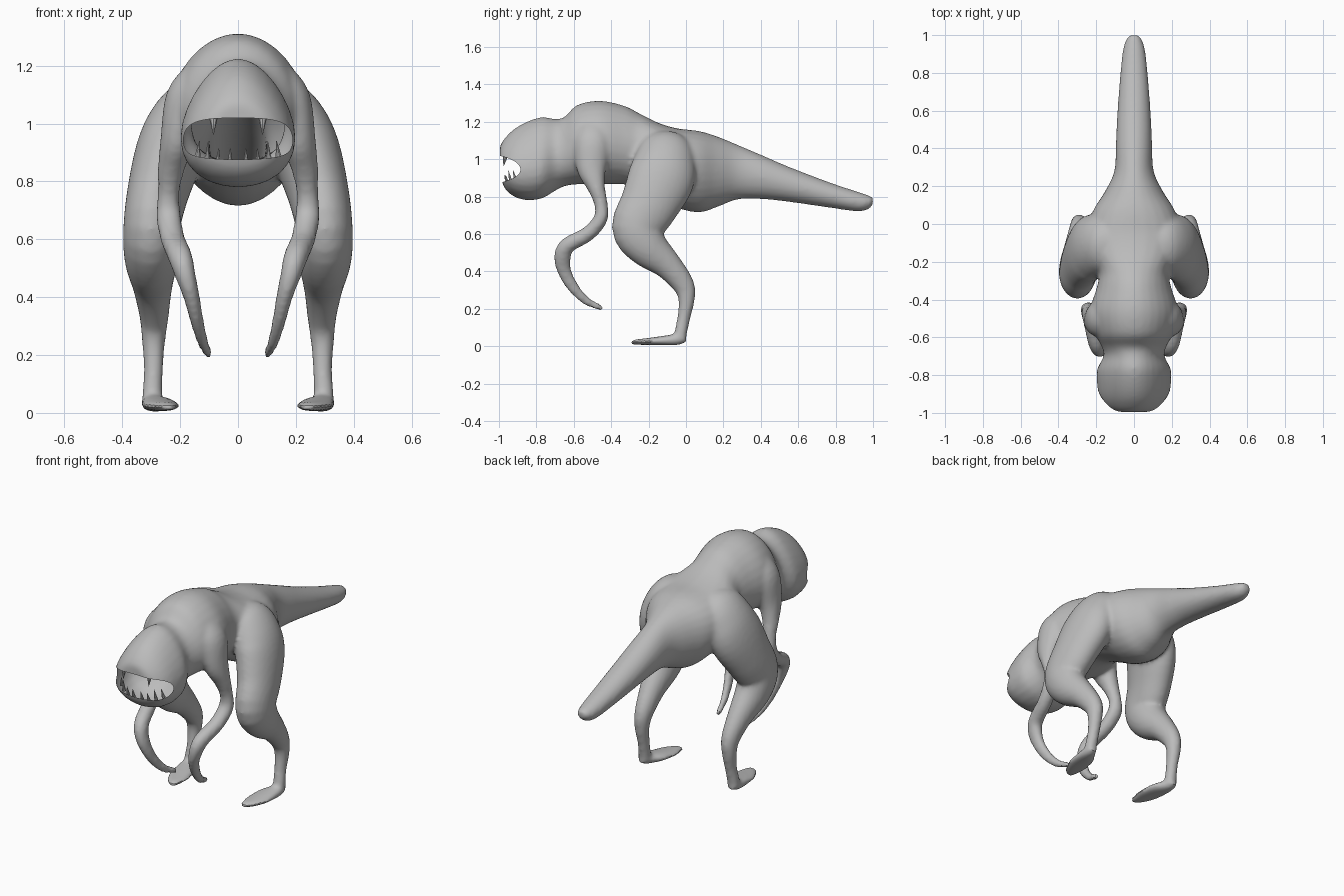
import bpy, bmesh, math
from mathutils import Vector, Matrix

cube = bpy.data.objects.get("Cube")
if cube:
    bpy.data.objects.remove(cube, do_unlink=True)

skin = bpy.data.materials.new("plain grey")
skin.use_nodes = True
skin.diffuse_color = (0.5, 0.5, 0.5, 1)
skin.node_tree.nodes["Principled BSDF"].inputs["Base Color"].default_value = (0.5, 0.5, 0.5, 1)


def smooth_rows(rows, steps=4):
    """Catmull-Rom interpolation of every column."""
    out = []
    for i in range(len(rows) - 1):
        a, b, c, d = (rows[max(0, min(len(rows) - 1, i + k))] for k in (-1, 0, 1, 2))
        for s in range(steps):
            t = s / steps
            out.append([q + 0.5 * t * (r - p + t * (2*p - 5*q + 4*r - w + t * (3*(q - r) + w - p)))
                        for p, q, r, w in zip(a, b, c, d)])
    return out + [list(rows[-1])]


def loft(bm, rows, side=1, upright=False, sides=28):
    """Skin rings of (x, y, z, half width, half depth, egg shape)."""
    rows = smooth_rows(rows)
    centres = [Vector((r[0] * side, r[1], r[2])) for r in rows]
    rings = []
    for i, (r, c) in enumerate(zip(rows, centres)):
        if upright:
            u, v = Vector((1, 0, 0)), Vector((0, 0, 1))
        else:
            t = (centres[min(i + 1, len(rows) - 1)] - centres[max(i - 1, 0)]).normalized()
            u = Vector((1, 0, 0))
            u = (u - t * u.dot(t)).normalized()
            v = t.cross(u)
        egg = r[5] if len(r) > 5 else 0
        ring = []
        for k in range(sides):
            a = math.tau * k / sides
            ring.append(bm.verts.new(c + u * r[3] * math.cos(a) * (1 - egg * math.sin(a))
                                     + v * r[4] * math.sin(a)))
        rings.append(ring)
    faces = [bm.faces.new(rings[0]), bm.faces.new(rings[-1][::-1])]
    for a, b in zip(rings, rings[1:]):
        for k in range(sides):
            n = (k + 1) % sides
            faces.append(bm.faces.new((a[k], b[k], b[n], a[n])))
    bmesh.ops.recalc_face_normals(bm, faces=faces)


def make_object(name, bm):
    mesh = bpy.data.meshes.new(name)
    bm.to_mesh(mesh)
    bm.free()
    mesh.materials.append(skin)
    ob = bpy.data.objects.new(name, mesh)
    bpy.context.scene.collection.objects.link(ob)
    return ob


def shade(ob):
    bpy.ops.object.select_all(action='DESELECT')
    ob.select_set(True)
    bpy.context.view_layer.objects.active = ob
    bpy.ops.object.shade_smooth_by_angle(angle=math.radians(40))


# Head, trunk and tail: y, top, bottom, half width, egg
trunk = [
    (-.995, 1.07, .92, .09, .1), (-.97, 1.11, .845, .14, .2), (-.92, 1.16, .80, .175, .25),
    (-.85, 1.2, .78, .19, .25), (-.77, 1.225, .79, .19, .25), (-.70, 1.215, .83, .16, .15),
    (-.65, 1.225, .855, .17, .1), (-.58, 1.29, .865, .205, .12), (-.46, 1.312, .865, .23, .14),
    (-.33, 1.285, .865, .195, .1), (-.25, 1.245, .84, .185, 0), (-.15, 1.195, .79, .225, -.15),
    (-.05, 1.165, .74, .245, -.2), (.07, 1.15, .715, .215, -.15), (.17, 1.12, .745, .155, -.05),
    (.28, 1.075, .785, .104, 0), (.42, 1.015, .785, .096, 0), (.56, .955, .77, .09, 0),
    (.77, .875, .74, .075, 0), (.92, .825, .72, .059, 0), (.98, .805, .735, .04, 0),
    (1.0, .795, .76, .022, 0)]

# Limbs: x, y, z, half width, half depth
leg = [
    (.10, -.11, 1.10, .06, .09), (.155, -.11, 1.06, .10, .14), (.20, -.115, .985, .118, .165),
    (.24, -.135, .89, .117, .178), (.28, -.2, .75, .105, .156), (.30, -.26, .63, .097, .137),
    (.30, -.205, .53, .092, .111), (.295, -.10, .435, .068, .077), (.29, -.015, .33, .05, .059),
    (.292, .003, .25, .041, .044), (.292, -.012, .15, .033, .035), (.297, -.03, .06, .035, .034),
    (.297, -.03, .03, .035, .03)]
foot = [
    (.30, .0, .04, .025, .02), (.295, -.05, .035, .042, .03), (.275, -.12, .03, .062, .025),
    (.26, -.2, .025, .06, .019), (.245, -.26, .022, .04, .015), (.235, -.295, .02, .016, .012)]
arm = [
    (.13, -.5, 1.15, .07, .09), (.175, -.5, 1.08, .077, .1), (.207, -.505, .95, .061, .08),
    (.23, -.48, .85, .047, .048), (.24, -.455, .76, .037, .036), (.24, -.457, .68, .043, .038),
    (.225, -.525, .6, .042, .04), (.20, -.632, .54, .042, .043), (.183, -.66, .48, .036, .046),
    (.16, -.65, .4, .028, .038), (.14, -.6, .31, .023, .031), (.12, -.53, .24, .019, .023),
    (.10, -.445, .2, .015, .015)]

bm = bmesh.new()
loft(bm, [(0, y, (t + b) / 2, w, (t - b) / 2, e) for y, t, b, w, e in trunk], upright=True)
for s in (1, -1):
    for limb in (leg, foot, arm):
        loft(bm, limb, s)
body = make_object("creature_body", bm)

# Mouth cutter, tilted up towards the jaw corners
mouth = Matrix.LocRotScale(Vector((0, -1.0, .948)), Matrix.Rotation(-.05, 3, 'X'),
                           Vector((.31, .145, .072)))
bm = bmesh.new()
bmesh.ops.create_uvsphere(bm, u_segments=64, v_segments=48, radius=1, matrix=mouth)
cutter = make_object("mouth_cutter", bm)
cutter.hide_render = True

# Fuse the parts into one skin, then cut the mouth
bpy.context.view_layer.objects.active = body
remesh = body.modifiers.new("fuse", 'REMESH')
remesh.mode = 'VOXEL'
remesh.voxel_size = .012
relax = body.modifiers.new("relax", 'SMOOTH')
relax.factor, relax.iterations = .5, 7
cut = body.modifiers.new("mouth", 'BOOLEAN')
cut.operation, cut.solver, cut.object = 'DIFFERENCE', 'EXACT', cutter
for m in ("fuse", "relax", "mouth"):
    bpy.ops.object.modifier_apply(modifier=m)
bpy.data.objects.remove(cutter, do_unlink=True)

# Leave the mouth as an opening in the shell
bm = bmesh.new()
bm.from_mesh(body.data)
to_mouth = mouth.inverted()
inner = [f for f in bm.faces if (to_mouth @ f.calc_center_median()).length < 1.0005]
bmesh.ops.delete(bm, geom=inner, context='FACES')
bm.to_mesh(body.data)
bm.free()
shade(body)


def tooth(bm, base, tip, radius):
    base, tip = Vector(base), Vector(tip)
    d = tip - base
    turn = d.to_track_quat('Z', 'Y').to_matrix().to_4x4()
    bmesh.ops.create_cone(bm, cap_ends=True, segments=8, radius1=radius, radius2=.001,
                          depth=d.length, matrix=Matrix.Translation((base + tip) / 2) @ turn)


# Upper fangs and the row of lower teeth
bm = bmesh.new()
for s in (1, -1):
    tooth(bm, (s * .085, -.965, 1.025), (s * .085, -.975, .962), .016)
    for x, y, z, h in ((.028, -.955, .86, .055), (.07, -.95, .86, .055),
                       (.108, -.935, .87, .07), (.14, -.91, .885, .055)):
        tooth(bm, (s * x, y, z), (s * x * .95, y - .015, z + h), .011)
shade(make_object("teeth", bm))
